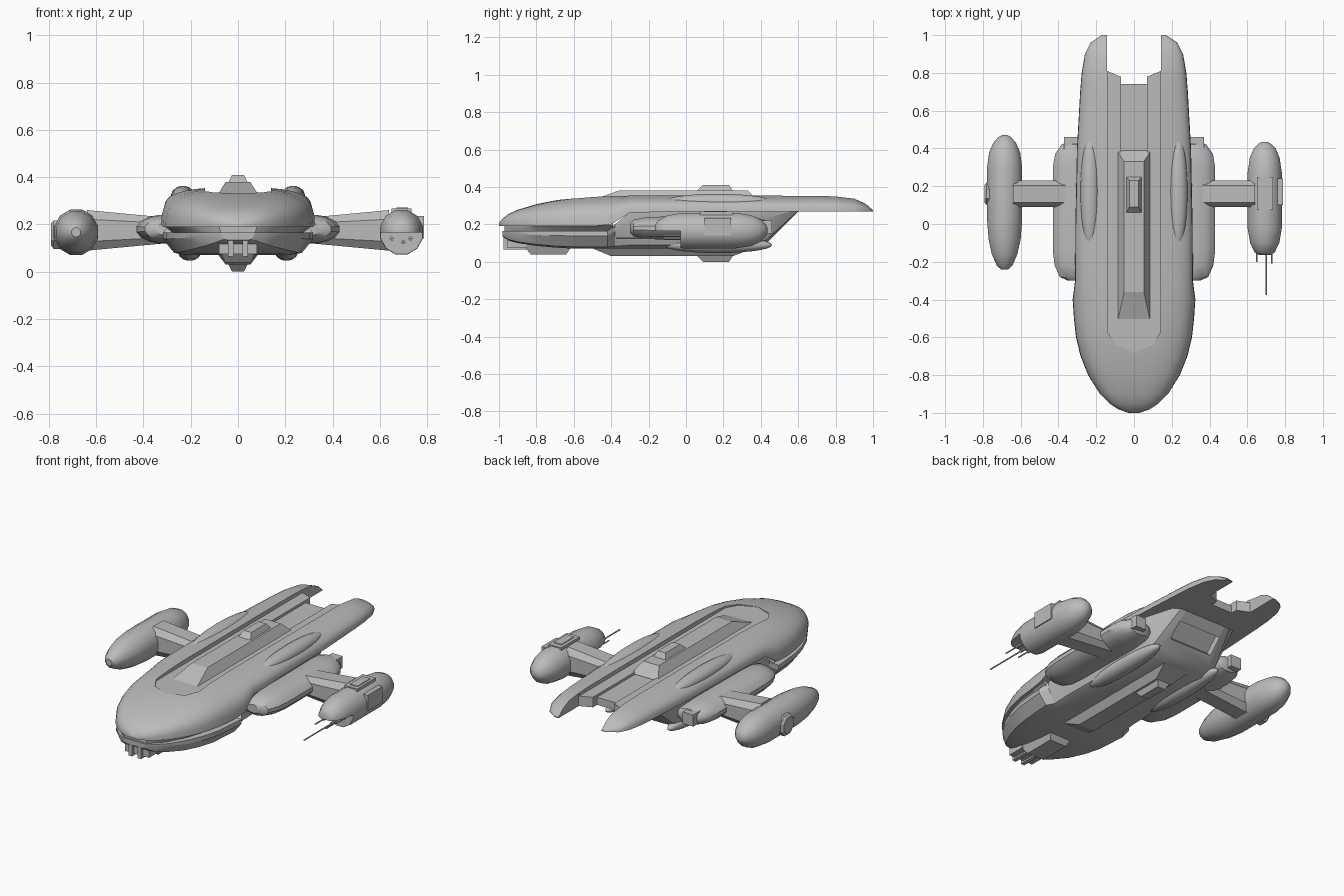
import bpy, bmesh, math
from mathutils import Matrix

if "Cube" in bpy.data.objects:
    bpy.data.objects.remove(bpy.data.objects["Cube"], do_unlink=True)

grey = bpy.data.materials.new("hull grey")
grey.use_nodes = True
tone = (0.5, 0.5, 0.5, 1)
grey.diffuse_color = tone
grey.node_tree.nodes["Principled BSDF"].inputs["Base Color"].default_value = tone


def loft(name, rings, smooth=None):
    """Skin a list of closed rings and cap both ends."""
    bm = bmesh.new()
    rows = [[bm.verts.new(p) for p in ring] for ring in rings]
    for a, b in zip(rows, rows[1:]):
        for i in range(len(a)):
            j = (i + 1) % len(a)
            bm.faces.new((a[i], a[j], b[j], b[i]))
    bm.faces.new(rows[0])
    bm.faces.new(rows[-1])
    bmesh.ops.recalc_face_normals(bm, faces=bm.faces)
    mesh = bpy.data.meshes.new(name)
    bm.to_mesh(mesh)
    bm.free()
    mesh.materials.append(grey)
    ob = bpy.data.objects.new(name, mesh)
    bpy.context.collection.objects.link(ob)
    if smooth:
        bpy.ops.object.select_all(action='DESELECT')
        ob.select_set(True)
        bpy.context.view_layer.objects.active = ob
        bpy.ops.object.shade_smooth_by_angle(angle=math.radians(smooth))
    return ob


def prism(name, outline, z0, z1):
    return loft(name, [[(x, y, z) for x, y in outline] for z in (z0, z1)])


def rect(x0, x1, y0, y1, z):
    return [(x0, y0, z), (x1, y0, z), (x1, y1, z), (x0, y1, z)]


def box(name, x0, x1, y0, y1, z0, z1):
    return loft(name, [rect(x0, x1, y0, y1, z0), rect(x0, x1, y0, y1, z1)])


def pod(name, x, z, stations, sides=16, smooth=35):
    """Rounded body along y; each station is y, x radius, z radius."""
    turn = [math.tau * (k + 0.5) / sides for k in range(sides)]
    return loft(name, [[(x + rx * math.cos(a), y, z + rz * math.sin(a)) for a in turn]
                       for y, rx, rz in stations], smooth)


def cut(ob, cutter):
    cutter.hide_render = True
    mod = ob.modifiers.new("cut", 'BOOLEAN')
    mod.operation = 'DIFFERENCE'
    mod.solver = 'EXACT'
    mod.object = cutter
    bpy.context.view_layer.objects.active = ob
    bpy.ops.object.modifier_apply(modifier=mod.name)
    bpy.data.objects.remove(cutter, do_unlink=True)


def arch(y, w, base, top, n=20):
    ring = []
    for k in range(n + 1):
        a = math.pi * k / n
        c, s = math.cos(a), max(math.sin(a), 0)
        ring.append((math.copysign(w * abs(c) ** 0.7, c), y, base + (top - base) * s ** 0.7))
    return ring


def trough(y, w, low, top):
    half = [(1, 1), (1, 0.72), (0.85, 0.1), (0.68, 0)]
    pts = half + [(-u, v) for u, v in reversed(half)]
    return [(u * w, y, low + (top - low) * v) for u, v in pts]


# Upper shell: y, half width, lower edge, crown
shell = [(-1, .03, .19, .205), (-.98, .085, .19, .232), (-.95, .13, .19, .255),
         (-.9, .18, .19, .278), (-.8, .243, .19, .308), (-.7, .283, .19, .328),
         (-.6, .307, .19, .343), (-.5, .318, .19, .352), (-.4, .325, .2, .356),
         (-.3, .312, .262, .357), (0, .31, .27, .357), (.4, .302, .27, .357),
         (.7, .285, .27, .357), (.8, .277, .27, .354), (.9, .26, .27, .342),
         (.96, .23, .27, .315), (1, .17, .27, .278)]
upper = loft("upper_hull", [arch(*s) for s in shell], 35)
channel = [(-.14, 1.1), (-.14, -.57), (-.1, -.64), (0, -.68), (.1, -.64), (.14, -.57), (.14, 1.1)]
cut(upper, prism("channel_cutter", channel, .33, .5))
cut(upper, box("lane_cutter", -.07, .07, .36, 1.2, .315, .6))
tail = [(-.142, 1.2), (-.142, .81), (-.07, .78), (-.07, .74),
        (.07, .74), (.07, .78), (.142, .81), (.142, 1.2)]
cut(upper, prism("tail_cutter", tail, .1, .7))

# Lower hull with sloping stern and exhaust recess
belly = [(-.98, .07, .135, .165), (-.95, .125, .115, .165), (-.9, .175, .1, .165),
         (-.8, .238, .085, .165), (-.7, .278, .076, .165), (-.6, .302, .07, .165),
         (-.42, .318, .07, .165), (-.38, .285, .07, .2), (-.28, .28, .07, .28),
         (.36, .27, .07, .28), (.43, .25, .1, .28), (.6, .2, .27, .28)]
lower = loft("lower_hull", [trough(*s) for s in belly], 25)
recess = box("exhaust_cutter", -.14, .14, -.055, .055, -.04, .04)
recess.matrix_world = Matrix.Translation((0, .515, .185)) @ Matrix.Rotation(math.pi / 4, 4, 'X')
bpy.context.view_layer.update()
cut(lower, recess)

# Recessed seam between the two hull halves
loft("seam_band", [[(x * .96, y + .01, z) for x, y, z in trough(y, w, .15, .21)]
                   for y, w, b, t in shell[1:9]], 25)

# Dorsal and ventral ridges, each with a small sloped hatch
for name, zs, front, back, top_front, top_back in (
        ("dorsal", (.32, .38, .41), -.53, .39, -.36, .33),
        ("ventral", (.08, .03, 0), -.52, .38, -.4, .25)):
    loft(name + "_ridge", [rect(-.09, .09, front, back, zs[0]),
                           rect(-.052, .052, top_front, top_back, zs[1])])
    loft(name + "_hatch", [rect(-.04, .04, .06, .25, zs[1]),
                           rect(-.025, .025, .09, .23, zs[2])])

# Chin block and intake posts under the nose
loft("chin_block", [rect(-.08, .08, -.88, -.6, .1), rect(-.055, .055, -.83, -.64, .04)])
box("intake_frame", -.08, .08, -.955, -.85, .075, .163)
for s in (-1, 1):
    box("intake_post", s * .03 - .012, s * .03 + .012, -.975, -.85, .065, .16)

# Paired side parts
bulge = [math.pi * k / 14 for k in range(15)]
for side, s in (("left", 1), ("right", -1)):
    for level, x, z in (("upper", .233, .32), ("lower", .205, .09)):
        pod(f"{side}_{level}_blister", s * x, z,
            [(.17 - .29 * math.cos(a), .05 * math.sin(a) + .001, .043 * math.sin(a) + .001)
             for a in bulge])
    pod(f"{side}_sponson", s * .31, .18,
        [(-.3, .04, .025), (-.28, .085, .045), (-.22, .112, .058), (-.14, .122, .062),
         (.3, .122, .062), (.37, .11, .058), (.42, .075, .045), (.435, .04, .025)])
    box(f"{side}_stern_block", s * .335 - .035, s * .335 + .035, .38, .46, .15, .22)
    # Wing strut, deeper toward the pod
    outline = [(-.07, .55), (-.045, 1), (.045, 1), (.07, .55), (.07, -.55), (.045, -1), (-.045, -1), (-.07, -.55)]
    loft(f"{side}_strut", [[(s * x, .16 + u, .175 + v * h) for u, v in outline]
                           for x, h in ((.28, .052), (.64, .086))], 25)

# Right nacelle with its round hub
pod("right_nacelle", -.685, .167,
    [(-.24, .02, .02), (-.22, .043, .042), (-.16, .07, .07), (-.08, .088, .09), (.02, .096, .1),
     (.3, .096, .1), (.38, .085, .088), (.43, .062, .065), (.46, .035, .035), (.47, .015, .015)], 12, 40)
ring = [math.tau * (k + .5) / 8 for k in range(8)]
loft("right_hub", [[(x, .16 + r * math.cos(a), .157 + r * math.sin(a)) for a in ring]
                   for x, r in ((-.7, .065), (-.78, .065), (-.792, .05))])

# Left nacelle with a cut-away gun bay
gun_pod = pod("left_nacelle", .692, .167,
              [(-.165, .03, .03), (-.15, .055, .055), (-.1, .08, .083), (-.02, .094, .098),
               (.27, .094, .098), (.35, .082, .085), (.4, .06, .062), (.425, .035, .035),
               (.435, .015, .015)], 12, 40)
cut(gun_pod, box("gun_bay_cutter", .5, .9, -.4, -.03, 0, .165))
box("left_nacelle_housing", .65, .735, .075, .25, .2, .268)
box("left_nacelle_cap", .67, .72, .1, .22, .25, .272)
box("left_side_panel", .74, .788, .1, .24, .14, .235)

# Guns
for name, x, tip, z in (("long_gun", .7, -.375, .125), ("inner_gun", .65, -.2, .14), ("outer_gun", .73, -.21, .14)):
    pod(name, x, z, [(tip, .004, .004), (0, .004, .004)], 8)
    pod(name + "_sleeve", x, z, [(-.12, .009, .009), (0, .009, .009)], 8)
